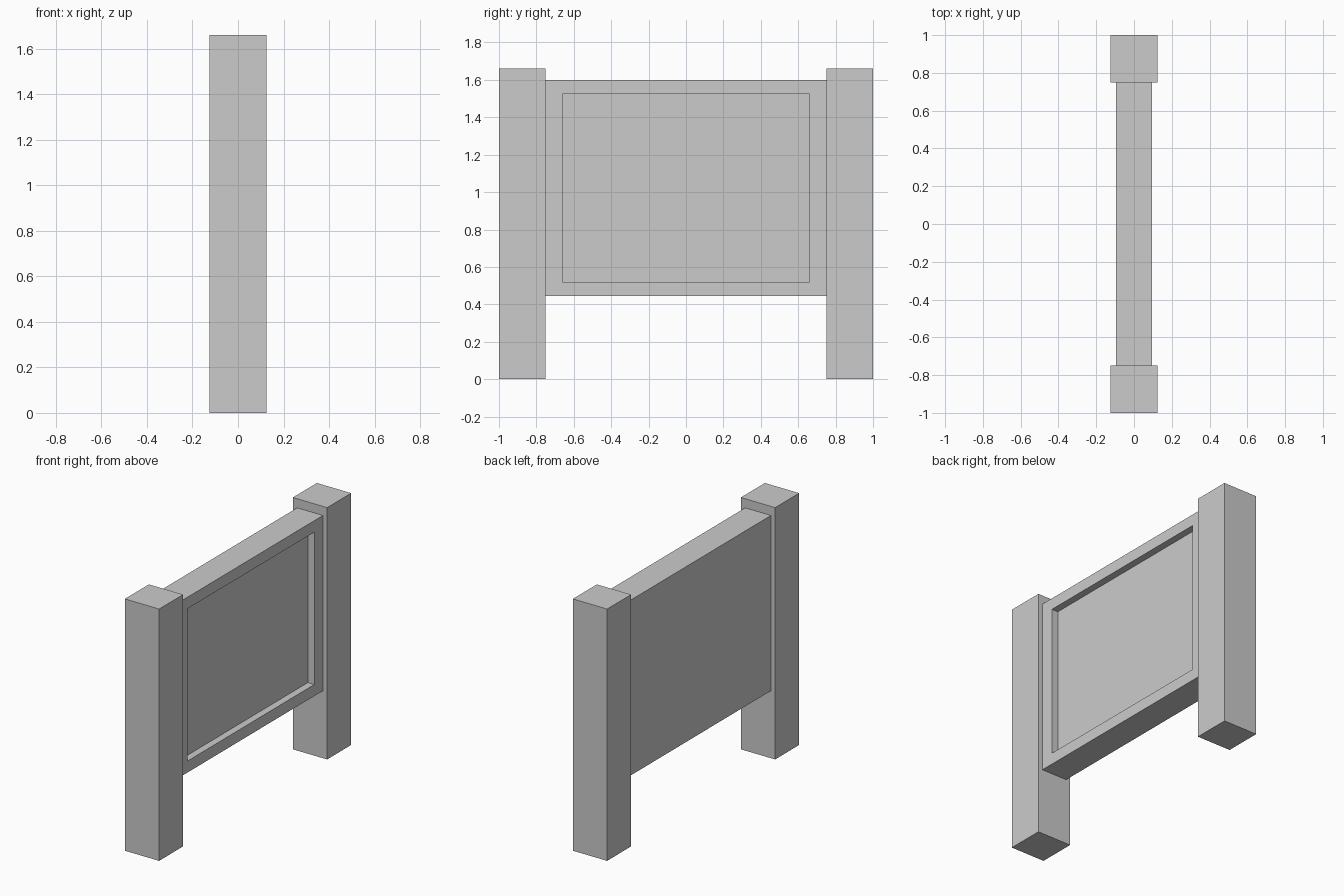
import bpy, bmesh
from mathutils import Vector

if "Cube" in bpy.data.objects:
    bpy.data.objects.remove(bpy.data.objects["Cube"])


def box(lo, hi):
    bm = bmesh.new()
    bmesh.ops.create_cube(bm, size=1)
    lo, hi = Vector(lo), Vector(hi)
    bmesh.ops.scale(bm, vec=hi - lo, verts=bm.verts)
    bmesh.ops.translate(bm, vec=(lo + hi) / 2, verts=bm.verts)
    return bm


def finish(bm, name):
    bmesh.ops.recalc_face_normals(bm, faces=bm.faces)
    me = bpy.data.meshes.new(name)
    bm.to_mesh(me)
    bm.free()
    ob = bpy.data.objects.new(name, me)
    bpy.context.collection.objects.link(ob)
    return ob


# Square posts at both ends
for name, y in (("front_post", -1.0), ("back_post", 0.75)):
    finish(box((-0.125, y, 0), (0.125, y + 0.25, 1.66)), name)

# Board with a recessed panel on its +x face
MID_Z, HALF_Y, HALF_Z, DEPTH = 1.022, 0.66, 0.502, 0.047
bm = box((-0.094, -0.75, 0.444), (0.094, 0.75, 1.60))
panel = max(bm.faces, key=lambda f: f.calc_center_median().x)
bmesh.ops.inset_individual(bm, faces=[panel], thickness=0.08)
for v in panel.verts:
    v.co.y = HALF_Y if v.co.y > 0 else -HALF_Y
    v.co.z = MID_Z + (HALF_Z if v.co.z > MID_Z else -HALF_Z)
# Sink the panel floor straight inwards
floor = bmesh.ops.extrude_discrete_faces(bm, faces=[panel])["faces"][0]
bmesh.ops.translate(bm, vec=(-DEPTH, 0, 0), verts=floor.verts)
finish(bm, "sign_board")
